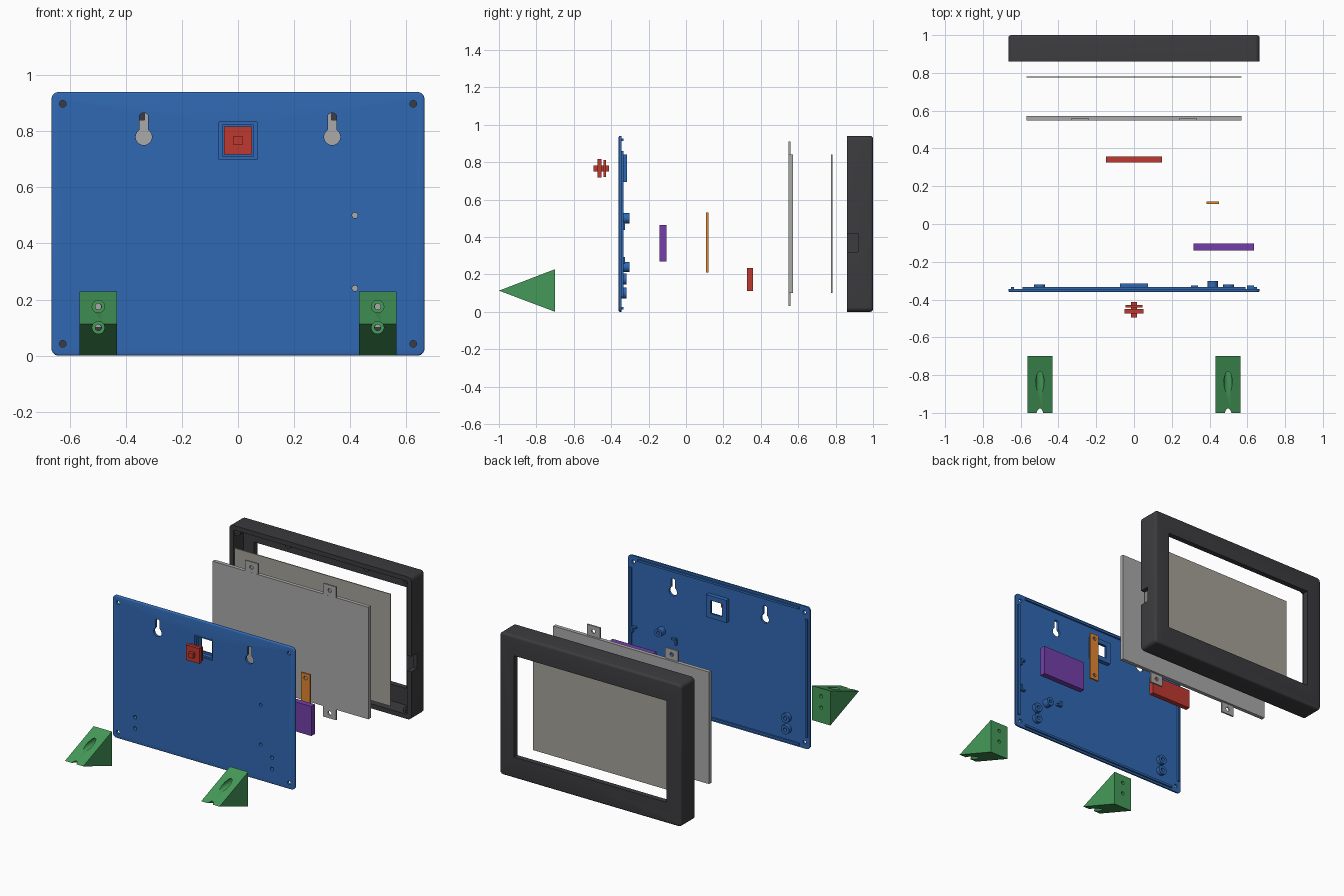
import bpy, bmesh, math
from mathutils import Vector

if "Cube" in bpy.data.objects:
    bpy.data.objects.remove(bpy.data.objects["Cube"])


def material(name, rgb):
    m = bpy.data.materials.new(name)
    m.diffuse_color = (*rgb, 1)
    m.use_nodes = True
    m.node_tree.nodes["Principled BSDF"].inputs["Base Color"].default_value = m.diffuse_color
    return m


BLUE = material("blue", (0.03, 0.14, 0.45))
GREEN = material("green", (0.06, 0.32, 0.10))
RED = material("red", (0.52, 0.04, 0.03))
PURPLE = material("purple", (0.17, 0.05, 0.40))
ORANGE = material("orange", (0.75, 0.24, 0.03))
DARK = material("charcoal", (0.045, 0.045, 0.05))
GREY = material("metal_grey", (0.40, 0.40, 0.40))
GLASS = material("glass_beige", (0.38, 0.36, 0.32))


def rect(x0, x1, z0, z1, r=0, seg=6):
    """Rectangle outline, with rounded corners if r > 0."""
    if not r:
        return [(x0, z0), (x1, z0), (x1, z1), (x0, z1)]
    pts = []
    corners = [(x1 - r, z1 - r), (x0 + r, z1 - r), (x0 + r, z0 + r), (x1 - r, z0 + r)]
    for i, (cx, cz) in enumerate(corners):
        for k in range(seg + 1):
            a = math.pi / 2 * (i + k / seg)
            pts.append((cx + r * math.cos(a), cz + r * math.sin(a)))
    return pts


def square(cx, cz, h):
    return rect(cx - h, cx + h, cz - h, cz + h)


def circle(cx, cz, r, n=32):
    return [(cx + r * math.cos(2 * math.pi * i / n), cz + r * math.sin(2 * math.pi * i / n))
            for i in range(n)]


def prism(name, pts, d0, d1, mat=None, axis='Y', round_at=None, width=0.0):
    """Extrude an outline along y (points are x, z) or along x (points are y, z)."""
    def place(p, d):
        return Vector((p[0], d, p[1])) if axis == 'Y' else Vector((d, p[0], p[1]))
    bm = bmesh.new()
    a = [bm.verts.new(place(p, d0)) for p in pts]
    b = [bm.verts.new(place(p, d1)) for p in pts]
    bm.faces.new(a)
    bm.faces.new(b)
    for i in range(len(pts)):
        j = (i + 1) % len(pts)
        bm.faces.new((a[i], a[j], b[j], b[i]))
    bmesh.ops.recalc_face_normals(bm, faces=bm.faces)
    if round_at is not None:
        edges = [e for e in bm.edges if all(abs(v.co.y - round_at) < 1e-5 for v in e.verts)]
        bmesh.ops.bevel(bm, geom=edges, offset=width, segments=4, profile=0.5, affect='EDGES')
    me = bpy.data.meshes.new(name)
    bm.to_mesh(me)
    bm.free()
    ob = bpy.data.objects.new(name, me)
    bpy.context.collection.objects.link(ob)
    if mat:
        me.materials.append(mat)
    return ob


def combine(ob, pts, y0, y1, op):
    tool = prism("helper", pts, y0, y1)
    tool.hide_render = True
    mod = ob.modifiers.new("bool", 'BOOLEAN')
    mod.operation, mod.solver, mod.object = op, 'EXACT', tool
    with bpy.context.temp_override(object=ob, active_object=ob, selected_objects=[ob]):
        bpy.ops.object.modifier_apply(modifier=mod.name)
    bpy.data.objects.remove(tool, do_unlink=True)


def add(ob, pts, y0, y1):
    combine(ob, pts, y0, y1, 'UNION')


def cut(ob, pts, y0, y1):
    combine(ob, pts, y0, y1, 'DIFFERENCE')


W, H = 0.665, 0.94
SCREWS = [(sx * 0.625, z) for sx in (-1, 1) for z in (0.042, 0.898)]
FOOT_HOLES = [(sx * 0.5, z) for sx in (-1, 1) for z in (0.10, 0.175)]
BOARD_HOLES = [(0.417, 0.24), (0.417, 0.50)]
TABS = [(sx * 0.286, z) for sx in (-1, 1) for z in (0.065, 0.875)]

# front bezel: hollow shell with display opening, screw bosses, cable notch
bezel = prism("display_bezel", rect(-W, W, 0, H, 0.025), 0.86, 1.0, DARK,
              round_at=1.0, width=0.015)
cut(bezel, rect(-W + 0.03, W - 0.03, 0.03, H - 0.03, 0.01), 0.8, 0.965)
cut(bezel, rect(-0.557, 0.557, 0.14, 0.81), 0.9, 1.1)
for x, z in SCREWS:
    add(bezel, circle(x, z, 0.03), 0.875, 0.98)
    cut(bezel, circle(x, z, 0.012), 0.8, 0.94)
for x, z in TABS:
    add(bezel, circle(x, z, 0.022), 0.93, 0.98)
cut(bezel, rect(0.60, 0.70, 0.32, 0.42), 0.8, 0.92)

# glass sheet and display module with four mounting tabs
prism("touch_glass", rect(-0.57, 0.57, 0.10, 0.84), 0.776, 0.782, GLASS)
display = prism("display_module", rect(-0.57, 0.57, 0.10, 0.84), 0.548, 0.573, GREY)
for x, z in TABS:
    lo, hi = (0.03, 0.12) if z < 0.5 else (0.82, 0.91)
    add(display, rect(x - 0.047, x + 0.047, lo, hi), 0.5485, 0.559)
    cut(display, circle(x, z, 0.013), 0.5, 0.6)

# loose electronics
prism("driver_board", rect(-0.147, 0.147, 0.11, 0.235), 0.325, 0.357, RED)
prism("main_board", rect(0.315, 0.635, 0.27, 0.465), -0.141, -0.103, PURPLE)
strap = prism("clamp_strap", rect(0.384, 0.45, 0.21, 0.53), 0.107, 0.119, ORANGE)
for x, z in BOARD_HOLES:
    cut(strap, circle(x, z, 0.012), 0, 0.2)

# rear cover plate with alignment lips
cover = prism("rear_cover", rect(-W, W, 0, H, 0.025), -0.36, -0.344, BLUE,
              round_at=-0.36, width=0.007)
for z in (0.02, 0.92):
    add(cover, rect(-0.59, 0.59, z - 0.007, z + 0.007), -0.35, -0.333)
for x in (-0.643, 0.643):
    add(cover, rect(x - 0.007, x + 0.007, 0.08, 0.86), -0.35, -0.333)

# bosses on the inside of the cover
for x, z in FOOT_HOLES:
    add(cover, circle(x, z, 0.03), -0.35, -0.319)
for x, z in BOARD_HOLES:
    add(cover, circle(x, z, 0.027), -0.35, -0.302)

# corner brackets that hold the main board
for x, dx in ((0.308, 1), (0.628, -1)):
    for z, dz in ((0.262, 1), (0.473, -1)):
        e, f = x + dx * 0.03, z + dz * 0.03
        add(cover, rect(x - 0.006, x + 0.006, min(z, f) - 0.006, max(z, f)), -0.35, -0.326)
        add(cover, rect(min(x, e), max(x, e), z - 0.006, z + 0.006), -0.35, -0.3265)

# button window: raised surround with stepped opening
add(cover, square(0, 0.767, 0.074), -0.35, -0.316)
cut(cover, square(0, 0.767, 0.067), -0.4, -0.352)
cut(cover, square(0, 0.767, 0.056), -0.4, -0.326)
cut(cover, square(0, 0.767, 0.043), -0.4, -0.3)

# screw holes and wall-hanging keyholes
for x, z in SCREWS + FOOT_HOLES:
    cut(cover, circle(x, z, 0.012), -0.4, -0.3)
for x, z in BOARD_HOLES:
    cut(cover, circle(x, z, 0.01), -0.4, -0.28)
for x in (-0.336, 0.336):
    cut(cover, circle(x, 0.78, 0.029), -0.4, -0.3)
    cut(cover, rect(x - 0.0155, x + 0.0155, 0.78, 0.865, 0.012), -0.4, -0.3)

# push button: two square flanges on a square stem
button = prism("push_button", square(0, 0.767, 0.016), -0.495, -0.413, RED)
add(button, square(0, 0.767, 0.05), -0.473, -0.451)
add(button, square(0, 0.767, 0.045), -0.442, -0.429)

# wedge feet with counterbored screw holes
for side, sx in (("left", -1), ("right", 1)):
    c = sx * 0.498
    foot = prism(side + "_foot", [(-1.0, 0.113), (-0.70, 0.0), (-0.70, 0.228)],
                 c - 0.067, c + 0.067, GREEN, axis='X')
    for z in (0.10, 0.175):
        cut(foot, circle(c, z, 0.022), -1.1, -0.74)
        cut(foot, circle(c, z, 0.011), -1.1, -0.6)

# smooth the rounded surfaces, keep hard edges
for ob in bpy.context.collection.objects:
    ob.select_set(True)
    bpy.context.view_layer.objects.active = ob
bpy.ops.object.shade_smooth_by_angle(angle=math.radians(30))
